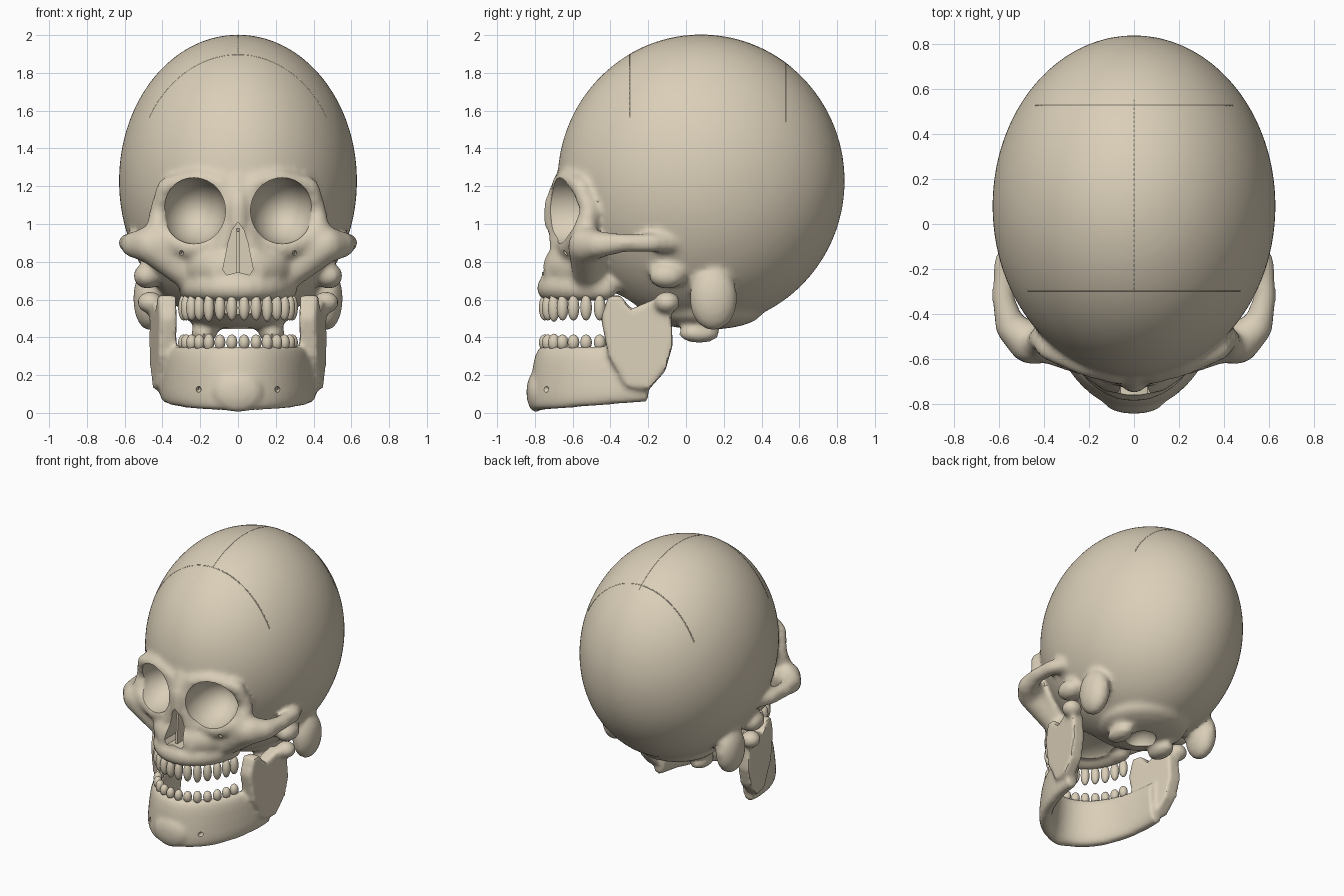
import bpy, bmesh
from math import sin, cos, pi, copysign
from mathutils import Vector

if "Cube" in bpy.data.objects:
    bpy.data.objects.remove(bpy.data.objects["Cube"])

bone = bpy.data.materials.new("bone")
bone.use_nodes = True
bone.diffuse_color = (0.70, 0.62, 0.48, 1)
bone.node_tree.nodes["Principled BSDF"].inputs["Base Color"].default_value = bone.diffuse_color
SIDES = (1, -1)


def loft(bm, rings):
    """Closed solid through rings of points, capped at both ends."""
    rings = [[bm.verts.new(p) for p in ring] for ring in rings]
    for p, q in zip(rings, rings[1:]):
        for j in range(len(p)):
            bm.faces.new((p[j - 1], p[j], q[j], q[j - 1]))
    bm.faces.new(rings[0])
    bm.faces.new(rings[-1])


def ball(bm, centre, radii, seg=24):
    c, r = Vector(centre), Vector(radii)
    turn = [2 * pi * j / seg for j in range(seg)]
    tilt = [0.02 + (pi - 0.04) * i / (seg // 2) for i in range(seg // 2 + 1)]
    loft(bm, [[c + r * Vector((sin(a) * cos(b), sin(a) * sin(b), cos(a))) for b in turn] for a in tilt])


def pair(bm, centre, radii, seg=24):
    for s in SIDES:
        ball(bm, (s * centre[0], centre[1], centre[2]), radii, seg)


def chain(bm, points, steps=6, sides=SIDES):
    """Row of overlapping balls through (x, y, z, radius) points."""
    for s in sides:
        for a, b in zip(points, points[1:]):
            for i in range(steps):
                x, y, z, r = Vector(a).lerp(Vector(b), (i + 0.5) / steps)
                ball(bm, (s * x, y, z), (r, r, r), 14)


def prism(bm, points, offset):
    """Flat outline pushed along an offset."""
    loft(bm, [points, [Vector(p) + Vector(offset) for p in points]])


def make(name, bm):
    bmesh.ops.recalc_face_normals(bm, faces=bm.faces)
    mesh = bpy.data.meshes.new(name)
    bm.to_mesh(mesh)
    bm.free()
    ob = bpy.data.objects.new(name, mesh)
    bpy.context.collection.objects.link(ob)
    mesh.materials.append(bone)
    return ob


def smooth(ob, angle=0.7):
    bpy.ops.object.select_all(action='DESELECT')
    ob.select_set(True)
    bpy.context.view_layer.objects.active = ob
    bpy.ops.object.shade_smooth_by_angle(angle=angle)


def sculpt(ob, cutter, voxel, rounds):
    """Fuse overlapping parts, soften them, then carve the openings."""
    fuse = ob.modifiers.new("fuse", 'REMESH')
    fuse.mode = 'VOXEL'
    fuse.voxel_size = voxel
    soft = ob.modifiers.new("soften", 'SMOOTH')
    soft.factor = 0.5
    soft.iterations = rounds
    cut = ob.modifiers.new("carve", 'BOOLEAN')
    cut.operation = 'DIFFERENCE'
    cut.solver = 'EXACT'
    cut.object = cutter
    cutter.hide_render = True
    graph = bpy.context.evaluated_depsgraph_get()
    mesh = bpy.data.meshes.new_from_object(ob.evaluated_get(graph))
    ob.modifiers.clear()
    ob.data = mesh
    mesh.materials.clear()
    mesh.materials.append(bone)
    bpy.data.objects.remove(cutter)
    smooth(ob)


# Braincase and skull base
CENTRE, RADII = Vector((0, 0.08, 1.228)), Vector((0.63, 0.76, 0.774))
bm = bmesh.new()
ball(bm, CENTRE, RADII, 128)
ball(bm, (0, 0.1, 0.53), (0.3, 0.3, 0.09))
pair(bm, (0.18, 0.07, 0.42), (0.07, 0.11, 0.05))
pair(bm, (0.47, 0.145, 0.605), (0.085, 0.128, 0.17))
pair(bm, (0.48, -0.1, 0.725), (0.075, 0.1, 0.068))

# Eye socket rims
chain(bm, [(0.06, -0.67, 1.07, 0.05), (0.08, -0.66, 1.21, 0.055), (0.22, -0.635, 1.245, 0.045),
           (0.38, -0.56, 1.2, 0.05), (0.42, -0.51, 1.07, 0.05), (0.42, -0.54, 0.94, 0.07),
           (0.25, -0.61, 0.87, 0.06), (0.1, -0.65, 0.9, 0.05), (0.06, -0.67, 1.07, 0.05)])

# Nose bridge and nose sides
chain(bm, [(0, -0.65, 1.24, 0.05), (0, -0.7, 1.1, 0.055), (0, -0.705, 0.99, 0.05)], 8, (1,))
chain(bm, [(0.03, -0.695, 1.0, 0.04), (0.09, -0.67, 0.85, 0.05), (0.11, -0.7, 0.74, 0.055)])

# Cheekbones and cheek arches
chain(bm, [(0.27, -0.52, 0.74, 0.085), (0.46, -0.53, 0.89, 0.1), (0.55, -0.46, 0.89, 0.07),
           (0.583, -0.33, 0.9, 0.051), (0.578, -0.18, 0.9, 0.051), (0.52, -0.07, 0.9, 0.055)], 8)

# Upper jaw with gum ridge
ball(bm, (0, -0.5, 0.77), (0.3, 0.265, 0.17), 48)
gum = [(0.25 * sin(a), -0.42 - 0.305 * cos(a), 0.66, 0.068) for a in (i * pi / 16 for i in range(9))]
chain(bm, gum, 3)
skull = make("skull", bm)

# Openings: eye sockets, nerve holes, palate, spinal hole, nose
bm = bmesh.new()
pair(bm, (0.235, -0.67, 1.07), (0.172, 0.25, 0.175), 48)
pair(bm, (0.3, -0.7, 0.845), (0.016, 0.09, 0.02), 12)
ball(bm, (0, -0.4, 0.58), (0.2, 0.25, 0.085), 32)
ball(bm, (0, 0.07, 0.42), (0.1, 0.12, 0.1), 32)
half = [(0.03, 0.97), (0.052, 0.9), (0.08, 0.76), (0.06, 0.73)]
outline = [(0, 1.01)] + half + [(0, 0.745)] + [(-x, z) for x, z in reversed(half)]
prism(bm, [(x, -0.95, z) for x, z in outline], (0, 0.36, 0))
sculpt(skull, make("skull_openings", bm), 0.018, 7)

# Thin wall inside the nose
bm = bmesh.new()
prism(bm, [(-0.008, -0.715, 0.96), (-0.008, -0.73, 0.73), (-0.008, -0.56, 0.73), (-0.008, -0.56, 0.98)],
      (0.016, 0, 0))
make("nasal_septum", bm)

# Lower jaw body: rounded section swept round a horseshoe
bm = bmesh.new()
rings = []
for i in range(33):
    a = (i / 16 - 1) * pi / 2
    low, high = 0.06 - 0.048 * cos(a), 0.352
    ring = []
    for j in range(20):
        b = j * pi / 10
        side, up = (copysign(abs(f) ** 0.65, f) for f in (cos(b), sin(b)))
        taper = 1 - 0.035 * (up + 1)
        ring.append(((0.375 + 0.05 * side) * sin(a) * taper,
                     -0.2 - (0.59 * taper + 0.05 * side) * cos(a),
                     (low + high) / 2 + up * (high - low) / 2))
    rings.append(ring)
loft(bm, rings)
ball(bm, (0, -0.795, 0.11), (0.13, 0.05, 0.108))

# Upright jaw branches with joint knobs
branch = [(-0.45, 0.5), (-0.41, 0.62), (-0.35, 0.625), (-0.29, 0.55), (-0.15, 0.61), (-0.08, 0.55),
          (-0.07, 0.36), (-0.11, 0.22), (-0.2, 0.12), (-0.32, 0.14), (-0.41, 0.3)]
for s in SIDES:
    prism(bm, [(s * (0.32 + 0.15 * (y + 0.45)), y, z) for y, z in branch], (s * 0.095, 0, 0))
pair(bm, (0.465, -0.1, 0.585), (0.068, 0.068, 0.058))
jaw = make("lower_jaw", bm)

bm = bmesh.new()
pair(bm, (0.21, -0.77, 0.125), (0.016, 0.07, 0.018), 12)
sculpt(jaw, make("jaw_openings", bm), 0.015, 6)

# Teeth along both arches
for name, z, height in (("upper_teeth", 0.557, 0.068), ("lower_teeth", 0.373, 0.042)):
    bm = bmesh.new()
    for i in range(14):
        a = (i - 6.5) * pi / 14
        canine = 1.1 if i in (4, 9) else 1
        ball(bm, (0.29 * sin(a), -0.42 - 0.33 * cos(a), z), (0.029, 0.031, height * canine), 20)
    smooth(make(name, bm), 3)


# Skull seams, almost flush with the braincase
def seam(name, directions):
    curve = bpy.data.curves.new(name, 'CURVE')
    curve.dimensions = '3D'
    curve.bevel_depth = 0.004
    curve.bevel_resolution = 1
    line = curve.splines.new('POLY')
    line.points.add(len(directions) - 1)
    for point, d in zip(line.points, directions):
        point.co = (*(CENTRE + RADII * 0.9965 * Vector(d).normalized()), 1)
    curve.materials.append(bone)
    bpy.context.collection.objects.link(bpy.data.objects.new(name, curve))


def cross_seam(name, y):
    v = (y - CENTRE.y) / RADII.y
    r = (1 - v * v) ** 0.5
    seam(name, [(r * sin(t), v, r * cos(t)) for t in (i * pi / 60 for i in range(-20, 21))])


cross_seam("front_seam", -0.3)
cross_seam("rear_seam", 0.53)
seam("middle_seam", [(0, sin(t), cos(t)) for t in (-0.52 + i * 0.03 for i in range(41))])
